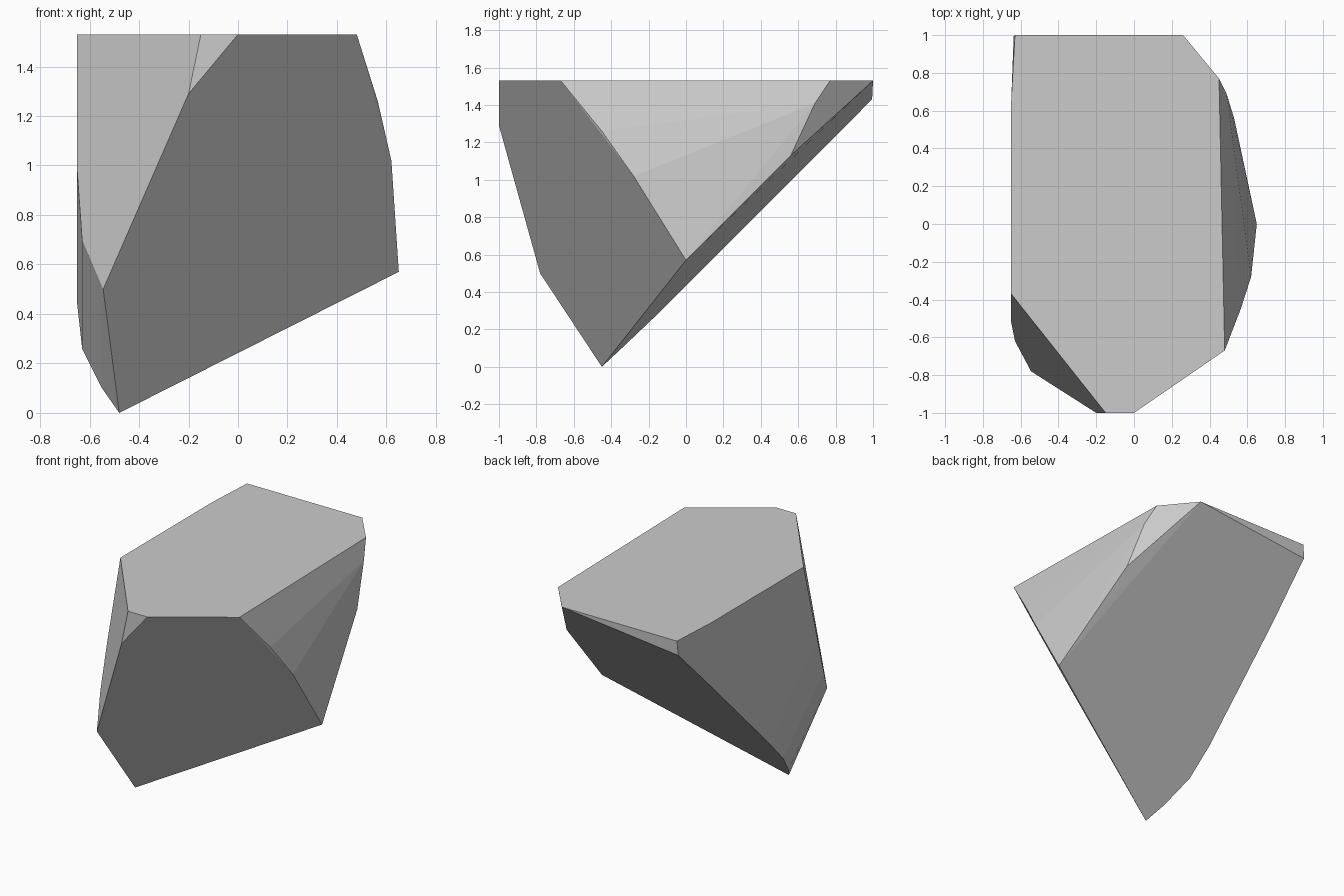
import bpy, bmesh, math

if "Cube" in bpy.data.objects:
    bpy.data.objects.remove(bpy.data.objects["Cube"])

TOP = 1.53

# top rim of the cut stone (flat cap), x/y
cap = [(-0.65, -0.37), (-0.15, -1), (0.0, -1), (0.48, -0.67),
       (0.45, 0.77), (0.26, 1), (-0.63, 1), (-0.65, 0.65)]

# rim of the sloping front face
front = [(-0.48, -0.45, 0), (0.65, 0, 0.57), (0.62, -0.28, 1.02),
         (0.565, -0.45, 1.26), (-0.2, -1, 1.29), (-0.545, -0.78, 0.5)]

# left side bulge and the small right rear bevel
sides = [(-0.63, -0.62, 0.70), (-0.65, -0.52, 0.98), (0.49, 0.69, 1.41)]

# rim of the sloping underside, x/z, with y solved on its plane
under = [(-0.55, 0.10), (-0.63, 0.26), (-0.65, 0.44),
         (-0.65, 1.08), (-0.645, 1.29), (-0.637, 1.43)]


def on_underside(x, z):
    return (x, min(1.0, -0.45 - 0.1056 * (x + 0.48) + 0.9989 * z), z)


points = [(x, y, TOP) for x, y in cap] + front + sides
points += [on_underside(x, z) for x, z in under] + [(0.53, 0.56, 1.13)]

# the stone is the convex hull of its rims
bm = bmesh.new()
for p in points:
    bm.verts.new(p)
bmesh.ops.convex_hull(bm, input=bm.verts[:])
loose = [v for v in bm.verts if not v.link_faces]
bmesh.ops.delete(bm, geom=loose, context='VERTS')
bmesh.ops.dissolve_limit(bm, angle_limit=math.radians(1.5),
                         verts=bm.verts[:], edges=bm.edges[:])
bmesh.ops.recalc_face_normals(bm, faces=bm.faces[:])

mesh = bpy.data.meshes.new("cut_stone")
bm.to_mesh(mesh)
bm.free()
stone = bpy.data.objects.new("cut_stone", mesh)
bpy.context.collection.objects.link(stone)

grey = bpy.data.materials.new("stone grey")
grey.diffuse_color = (0.6, 0.6, 0.6, 1)
grey.use_nodes = True
grey.node_tree.nodes["Principled BSDF"].inputs["Base Color"].default_value = grey.diffuse_color
mesh.materials.append(grey)
